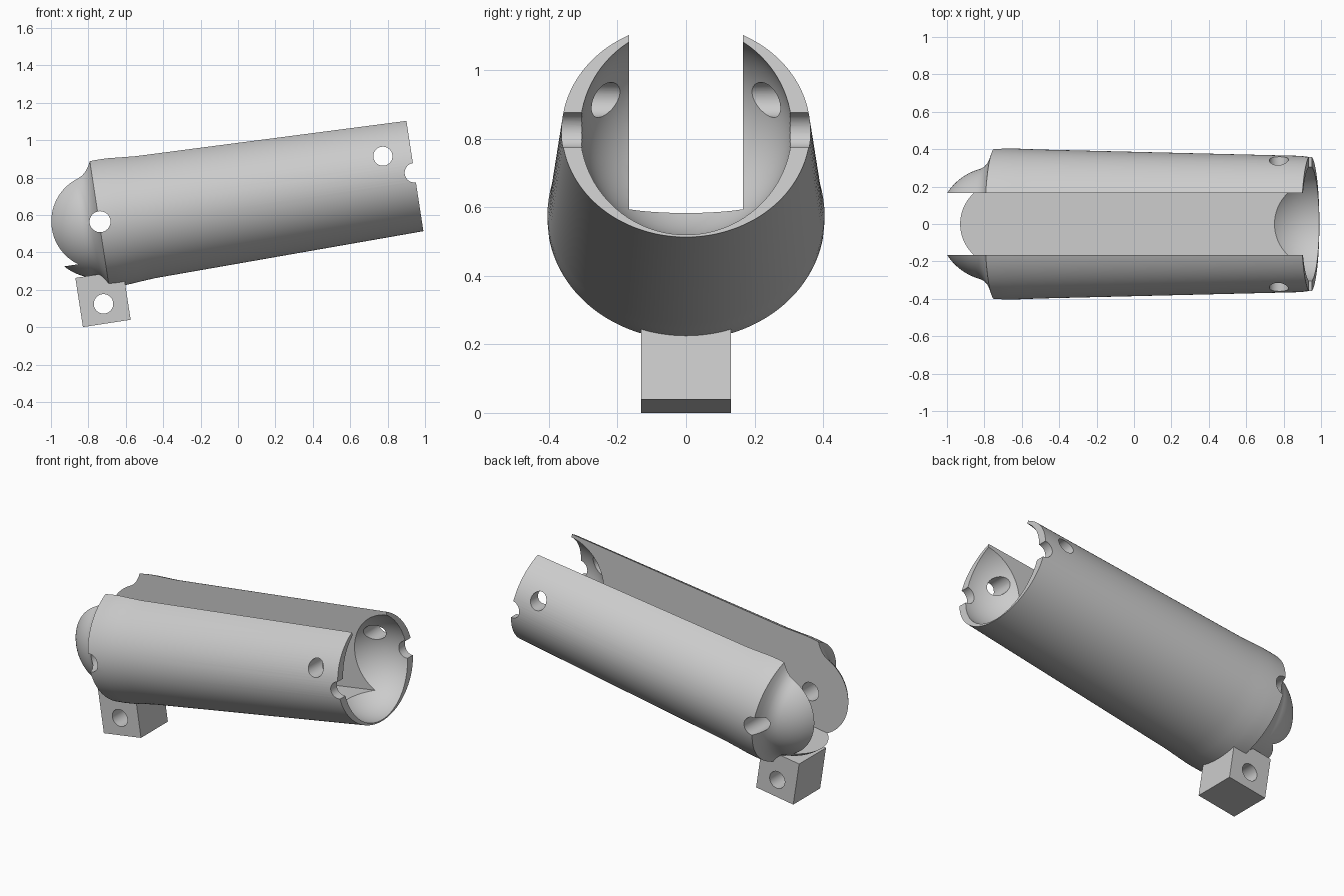
import bpy, bmesh, math
from mathutils import Matrix, Vector

if "Cube" in bpy.data.objects:
    bpy.data.objects.remove(bpy.data.objects["Cube"], do_unlink=True)

# Local frame: x runs along the link axis, origin at the ball centre
FRAME = Matrix.Translation((-0.743, 0, 0.566)) @ Matrix.Rotation(math.radians(-8.75), 4, 'Y')
BALL, LENGTH, SIDES = 0.305, 1.706, 128

grey = bpy.data.materials.new("light_grey")
grey.use_nodes = True
grey.diffuse_color = (0.6, 0.6, 0.6, 1)
grey.node_tree.nodes["Principled BSDF"].inputs["Base Color"].default_value = (0.6, 0.6, 0.6, 1)


def finish(name, bm):
    bmesh.ops.recalc_face_normals(bm, faces=bm.faces)
    bm.transform(FRAME)
    mesh = bpy.data.meshes.new(name)
    bm.to_mesh(mesh)
    bm.free()
    mesh.materials.append(grey)
    obj = bpy.data.objects.new(name, mesh)
    bpy.context.collection.objects.link(obj)
    return obj


def block(name, lo, hi):
    bm = bmesh.new()
    lo, hi = Vector(lo), Vector(hi)
    bmesh.ops.create_cube(bm, size=1, matrix=Matrix.Translation((lo + hi) / 2) @ Matrix.Diagonal((*(hi - lo), 1)))
    return finish(name, bm)


def pin(name, x, z, radius):
    bm = bmesh.new()
    place = Matrix.Translation((x, 0, z)) @ Matrix.Rotation(math.pi / 2, 4, 'X')
    bmesh.ops.create_cone(bm, cap_ends=True, segments=48, radius1=radius, radius2=radius,
                          depth=2, matrix=place)
    return finish(name, bm)


def loft(name, sections):
    # Elliptical sections (x, half width, half height) closed with caps
    bm = bmesh.new()
    rings = []
    for x, ry, rz in sections:
        rings.append([bm.verts.new((x, ry * math.cos(a), rz * math.sin(a)))
                      for a in (2 * math.pi * i / SIDES for i in range(SIDES))])
    for a, b in zip(rings, rings[1:]):
        for i in range(SIDES):
            j = (i + 1) % SIDES
            bm.faces.new((a[i], a[j], b[j], b[i]))
    bm.faces.new(rings[0])
    bm.faces.new(rings[-1])
    return finish(name, bm)


def cut(obj, cutters):
    bpy.context.view_layer.objects.active = obj
    for cutter in cutters:
        mod = obj.modifiers.new("cut", 'BOOLEAN')
        mod.operation, mod.solver, mod.object = 'DIFFERENCE', 'EXACT', cutter
        bpy.ops.object.modifier_apply(modifier=mod.name)
        bpy.data.objects.remove(cutter, do_unlink=True)
    for other in bpy.context.selected_objects:
        other.select_set(False)
    obj.select_set(True)
    bpy.ops.object.shade_smooth_by_angle(angle=math.radians(25))


# Ball end, flared shoulder and tapered shaft as one solid
ball_end = math.acos(0.075 / BALL)
steps = [0.02 + (ball_end - 0.02) * i / 24 for i in range(25)]
sections = [(-BALL * math.cos(t), BALL * math.sin(t), BALL * math.sin(t)) for t in steps]
sections += [(-0.05, 0.310, 0.305), (-0.03, 0.334, 0.318), (-0.012, 0.37, 0.337),
             (0, 0.405, 0.357), (0.05, 0.405, 0.359), (0.1, 0.404, 0.358),
             (0.17, 0.401, 0.352), (0.25, 0.398, 0.346), (LENGTH, 0.363, 0.316)]
link = loft("link_body", sections)

# Spherical socket in the far end
bm = bmesh.new()
bmesh.ops.create_uvsphere(bm, u_segments=96, v_segments=48, radius=0.309,
                          matrix=Matrix.Translation((LENGTH, 0, 0)))
socket = finish("socket_cutter", bm)

# Open slot along the top, and the cross holes
cut(link, [socket,
           block("slot_cutter", (-1, -0.167, -0.21), (3, 0.167, 1)),
           pin("ball_hole_cutter", 0.005, -0.003, 0.056),
           pin("socket_hole_cutter", LENGTH, 0, 0.052),
           pin("cord_hole_cutter", 1.553, 0.113, 0.051)])

# Lug under the ball with its own cross hole
lug = block("lower_lug", (-0.171, -0.132, -0.546), (0.087, 0.132, -0.28))
cut(lug, [pin("lug_hole_cutter", -0.0435, -0.44, 0.052)])
